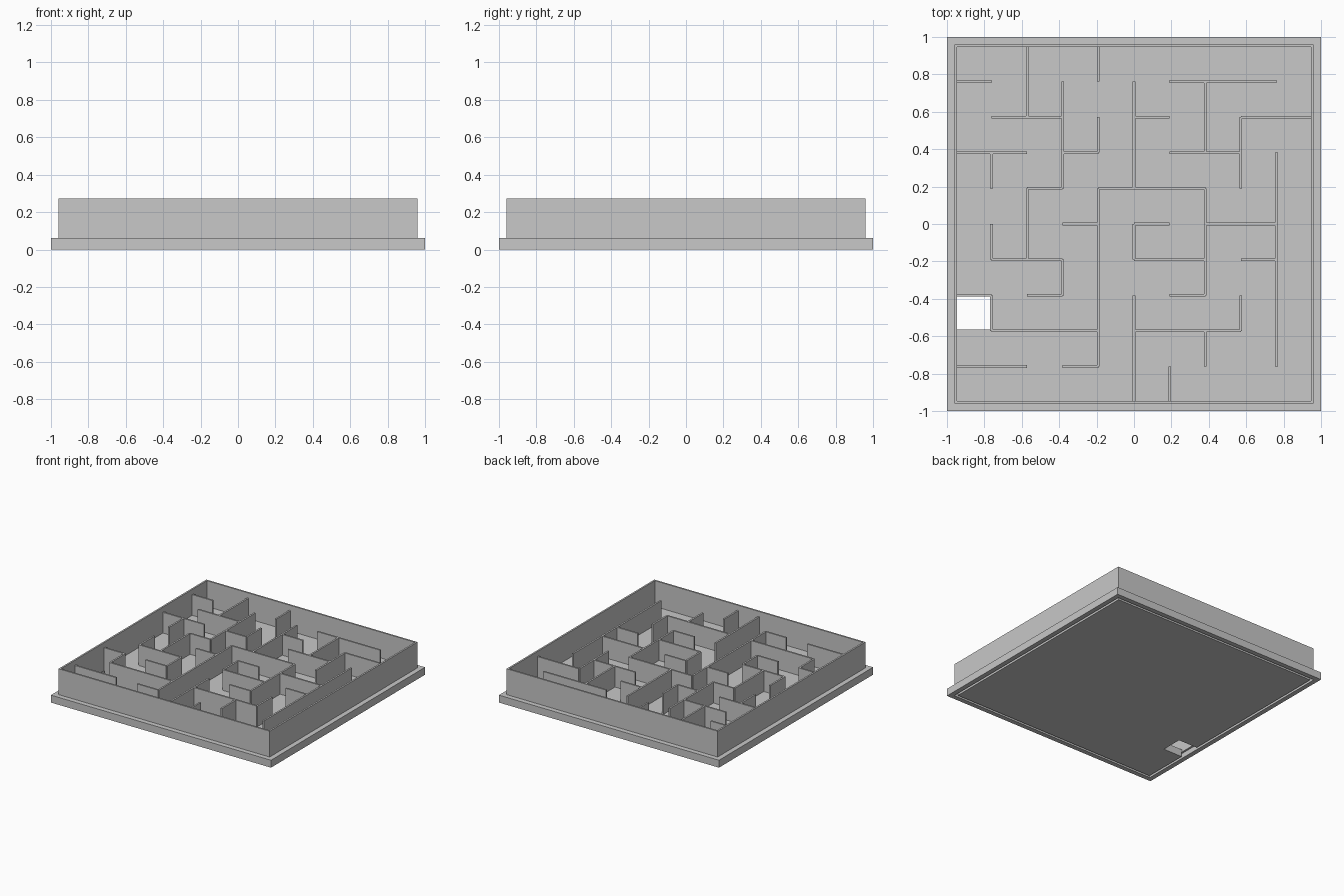
import bpy
import bmesh
from mathutils import Matrix, Vector

if "Cube" in bpy.data.objects:
    bpy.data.objects.remove(bpy.data.objects["Cube"])

PITCH = 0.1905           # spacing of the maze grid
HALF_T = 0.007           # half of the wall thickness
EDGE = 5 * PITCH         # centre line of the outer wall
INSIDE = EDGE - HALF_T
OUTSIDE = EDGE + HALF_T
BASE_TOP = 0.061
GROOVE_IN, GROOVE_OUT, GROOVE_TOP = 0.942, 0.961, 0.042
INNER_TOP = 0.231
OUTER_TOP = 0.273

grey = bpy.data.materials.new("plain grey")
grey.use_nodes = True
colour = (0.58, 0.58, 0.58, 1)
grey.diffuse_color = colour
grey.node_tree.nodes["Principled BSDF"].inputs["Base Color"].default_value = colour


def add_box(bm, low, high):
    low, high = Vector(low), Vector(high)
    place = Matrix.Translation((low + high) / 2) @ Matrix.Diagonal((*(high - low), 1))
    bmesh.ops.create_cube(bm, size=1, matrix=place)


def make(name, boxes):
    bm = bmesh.new()
    for low, high in boxes:
        add_box(bm, low, high)
    mesh = bpy.data.meshes.new(name)
    bm.to_mesh(mesh)
    bm.free()
    mesh.materials.append(grey)
    obj = bpy.data.objects.new(name, mesh)
    bpy.context.collection.objects.link(obj)
    return obj


def square(half, bottom, top):
    return (-half, -half, bottom), (half, half, top)


def cut(obj, box):
    cutter = make("cutter", [box])
    cutter.hide_render = True
    mod = obj.modifiers.new("cut", "BOOLEAN")
    mod.operation = "DIFFERENCE"
    mod.solver = "EXACT"
    mod.object = cutter
    bpy.context.view_layer.objects.active = obj
    bpy.ops.object.modifier_apply(modifier=mod.name)
    bpy.data.objects.remove(cutter)


# Base plate with a stacking groove underneath and a square exit hole
base = make("base_plate", [square(1, 0, BASE_TOP)])
for a, b in ((-GROOVE_OUT, -GROOVE_IN), (GROOVE_IN, GROOVE_OUT)):
    cut(base, ((a, -GROOVE_OUT, -0.1), (b, GROOVE_OUT, GROOVE_TOP)))
    cut(base, ((-GROOVE_OUT, a, -0.1), (GROOVE_OUT, b, GROOVE_TOP)))
hole_x = -4 * PITCH - HALF_T
hole_y = -2 * PITCH - HALF_T
cut(base, ((-INSIDE, -3 * PITCH + HALF_T, -0.2), (hole_x, hole_y, 0.2)))

# Outer wall
outer = make("outer_wall", [square(OUTSIDE, BASE_TOP, OUTER_TOP)])
cut(outer, square(INSIDE, 0, 1))

# Inner walls: grid line -> spans (start, end) along it
across = {
    4: [(-5, -4), (1, 4)],
    3: [(-4, -2), (0, 1), (3, 5)],
    2: [(-5, -3), (-2, -1), (1, 3)],
    1: [(-3, -2), (-1, 2)],
    0: [(-2, -1), (0, 1), (2, 4)],
    -1: [(-4, -2), (0, 2), (3, 4)],
    -2: [(-5, -4), (-3, -2), (1, 2)],
    -3: [(-4, -1), (0, 3)],
    -4: [(-5, -3), (-2, -1)],
}
along = {
    -4: [(1, 2), (-1, 0), (-3, -2)],
    -3: [(3, 5), (-1, 1)],
    -2: [(1, 4), (-2, -1)],
    -1: [(4, 5), (2, 3), (-4, 1)],
    0: [(1, 4), (-1, 0), (-5, -2)],
    1: [(-5, -4)],
    2: [(2, 4), (-2, 1), (-4, -3)],
    3: [(1, 3), (-3, -2)],
    4: [(-4, 2)],
}


def wall_boxes(lines, vertical):
    for line, spans in lines.items():
        centre = line * PITCH
        for start, end in spans:
            a = max(start * PITCH, -INSIDE)
            b = min(end * PITCH, INSIDE)
            low, high = (a, centre - HALF_T), (b, centre + HALF_T)
            if vertical:
                low, high = low[::-1], high[::-1]
            yield (*low, BASE_TOP), (*high, INNER_TOP)


make("maze_walls_across", wall_boxes(across, False))
make("maze_walls_along", wall_boxes(along, True))
